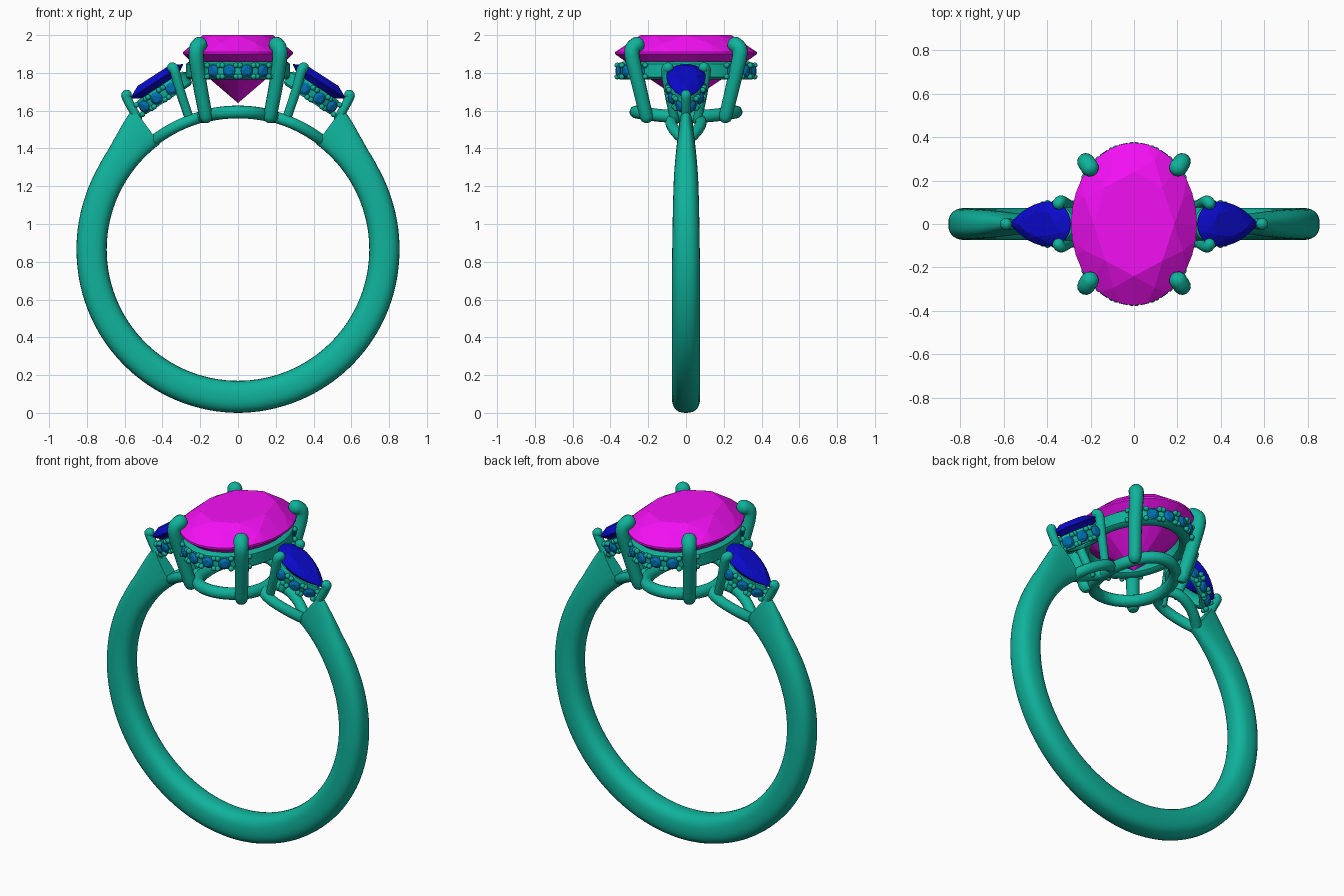
import bpy, bmesh
from math import sin, cos, pi, radians, sqrt
from mathutils import Vector, Matrix

if "Cube" in bpy.data.objects:
    bpy.data.objects.remove(bpy.data.objects["Cube"])

def material(name, rgb):
    m = bpy.data.materials.new(name)
    m.diffuse_color = (*rgb, 1)
    m.use_nodes = True
    m.node_tree.nodes["Principled BSDF"].inputs["Base Color"].default_value = m.diffuse_color
    return m

METAL = material("metal", (0.005, 0.45, 0.33))
PINK = material("pink_stone", (0.9, 0.005, 0.9))
BLUE = material("blue_stone", (0.003, 0.003, 0.6))
ACCENT = material("accent_stone", (0.0, 0.16, 0.45))

def finish(name, bm, mat, smooth=40):
    bmesh.ops.recalc_face_normals(bm, faces=bm.faces[:])
    me = bpy.data.meshes.new(name)
    bm.to_mesh(me)
    bm.free()
    ob = bpy.data.objects.new(name, me)
    bpy.context.collection.objects.link(ob)
    me.materials.append(mat)
    if smooth:
        bpy.ops.object.select_all(action='DESELECT')
        ob.select_set(True)
        bpy.context.view_layer.objects.active = ob
        bpy.ops.object.shade_smooth_by_angle(angle=radians(smooth))
    return ob

def loft(name, loops, closed=False):
    """Skin between closed loops of points; cap the ends unless closed."""
    bm = bmesh.new()
    vs = [[bm.verts.new(p) for p in lp] for lp in loops]
    n = len(vs[0])
    for i in range(len(vs) - (0 if closed else 1)):
        a, b = vs[i], vs[(i + 1) % len(vs)]
        for j in range(n):
            k = (j + 1) % n
            bm.faces.new((a[j], a[k], b[k], b[j]))
    if not closed:
        bm.faces.new(vs[0])
        bm.faces.new(vs[-1])
    return finish(name, bm, METAL)

def tube(name, pts, rad, closed=False, sides=14):
    """Round bar along points, radius per point."""
    pts = [Vector(p) for p in pts]
    n, loops = len(pts), []
    side = None
    for i, p in enumerate(pts):
        a = pts[i - 1] if closed or i else p
        b = pts[(i + 1) % n] if closed or i < n - 1 else p
        t = (b - a).normalized()
        if side is None:
            side = t.orthogonal() if not closed else Vector((0, 0, 1))
        u = (side - t * side.dot(t)).normalized()
        side = u
        w = t.cross(u)
        r = rad[i] if isinstance(rad, list) else rad
        loops.append([p + r * (u * cos(2 * pi * j / sides) + w * sin(2 * pi * j / sides))
                      for j in range(sides)])
    return loft(name, loops, closed)

def prong(name, ctrl, r, tip=0.55):
    """Claw: smooth path through four control points with a rounded tip."""
    c = [Vector(p) for p in ctrl]
    c = [2 * c[0] - c[1]] + c + [2 * c[-1] - c[-2]]
    pts = []
    for i in range(1, len(c) - 2):
        p0, p1, p2, p3 = c[i - 1:i + 3]
        for k in range(6):
            t = k / 6
            pts.append(0.5 * (2 * p1 + (p2 - p0) * t + (2 * p0 - 5 * p1 + 4 * p2 - p3) * t * t
                              + (3 * p1 - p0 - 3 * p2 + p3) * t ** 3))
    rad = [r * (0.85 + 0.15 * i / len(pts)) for i in range(len(pts))]
    d = (c[-2] - pts[-1]).normalized()
    end = pts[-1]
    for k in range(1, 6):
        a = k / 5 * pi / 2
        pts.append(end + d * r * sin(a))
        rad.append(max(r * cos(a), 0.001))
    a0, d0 = pts[0], (pts[1] - pts[0]).normalized()
    pts = [a0 - d0 * r * s for s in (0.8, 0.5)] + pts
    rad = [r * 0.35, r * 0.7] + rad
    return tube(name, pts, rad)

def oval(hx, hy):
    return lambda a: Vector((hx * cos(a), hy * sin(a), 0))

def pear(hx, hy, m=0.7):
    return lambda a: Vector((hx * cos(a), hy * sin(a) * abs(sin(a / 2)) ** m * 1.2, 0))

def gem(name, outline, mat4, crown, pav, table, mat, n=32):
    """Faceted stone: hull of table, crown, girdle, pavilion and culet points."""
    bm = bmesh.new()
    add = lambda a, s, z: bm.verts.new(mat4 @ (outline(a % (2 * pi)) * s + Vector((0, 0, z))))
    for i in range(8):
        a = i * pi / 4
        add(a, table, crown)
        add(a + pi / 8, (1 + table) / 2 + 0.03, crown * 0.55)
        add(a, 0.5, -pav * 0.53)
    for i in range(n):
        for z in (-0.03, 0.03):
            add(2 * pi * i / n, 1, z * crown * 2)
    bm.verts.new(mat4 @ Vector((0, 0, -pav)))
    res = bmesh.ops.convex_hull(bm, input=bm.verts[:])
    junk = {g for g in res["geom_interior"] + res["geom_unused"] if isinstance(g, bmesh.types.BMVert)}
    bmesh.ops.delete(bm, geom=list(junk), context='VERTS')
    return finish(name, bm, mat, 0)

def band(name, outline, mat4, thick, z0, z1, n=64):
    """Wall following an outline, with softened rims."""
    e = 0.012
    sec = [(1, z0 + e), (1, z1 - e), (1 - thick * .3, z1), (1 - thick * .7, z1),
           (1 - thick, z1 - e), (1 - thick, z0 + e), (1 - thick * .7, z0), (1 - thick * .3, z0)]
    return loft(name, [[mat4 @ (outline(2 * pi * i / n) * s + Vector((0, 0, z))) for i in range(n)]
                       for s, z in sec], True)

def accents(name, outline, mat4, angles, z):
    """Row of small round stones held by beads on the face of a band."""
    for k, a in enumerate(angles):
        p = outline(a)
        t = (outline(a + 0.01) - outline(a - 0.01)).normalized()
        nrm = t.cross(Vector((0, 0, 1)))
        up = nrm.cross(t)
        frame = Matrix((t, up, nrm)).transposed().to_4x4()
        if frame.determinant() < 0:
            frame = Matrix((-t, up, nrm)).transposed().to_4x4()
        frame.translation = p + Vector((0, 0, z)) + nrm * 0.006
        gem(f"{name}_stone_{k}", oval(0.033, 0.033), mat4 @ frame, 0.014, 0.03, 0.55, ACCENT, 16)
        bm = bmesh.new()
        for sx in (-1, 1):
            for sz in (-1, 1):
                bmesh.ops.create_icosphere(bm, subdivisions=2, radius=0.015, matrix=mat4 @ frame @
                                           Matrix.Translation((sx * 0.037, sz * 0.03, 0.0)))
        finish(f"{name}_beads_{k}", bm, METAL)

CZ, RI = 0.865, 0.695
def on_finger(p, r=RI + 0.033):
    return Vector((p.x, p.y, CZ + sqrt(r * r - p.x * p.x)))

# shank: swept rounded section, rising and pinching at the shoulders
KEYS = [(36.5, .932, .026, .05), (41, .91, .033, .052), (46, .886, .043, .056), (52, .867, .053, .06),
        (60, .859, .062, .066), (72, .856, .068, .07), (95, .855, .074, .074), (180, .865, .075, .075)]
def key(ang):
    for a, b in zip(KEYS, KEYS[1:]):
        if ang <= b[0]:
            t = (ang - a[0]) / (b[0] - a[0])
            return [x + (y - x) * t for x, y in zip(a[1:], b[1:])]
loops, N = [], 112
spow = lambda v: (1 if v > 0 else -1) * abs(v) ** 0.8
for i in range(N + 1):
    th = 36.5 + (360 - 73) * i / N
    ro, wo, wi = key(min(th, 360 - th))
    lp = []
    for j in range(28):
        a = 2 * pi * j / 28
        u = 0.5 + 0.5 * spow(sin(a))
        r, w = RI + (ro - RI) * u, wi + (wo - wi) * u
        lp.append((r * sin(radians(th)), w * spow(cos(a)), CZ + r * cos(radians(th))))
    loops.append(lp)
loft("shank", loops)

# centre stone and its basket
I4 = Matrix.Identity(4)
gem("centre_stone", oval(0.29, 0.375), Matrix.Translation((0, 0, 1.905)), 0.095, 0.265, 0.64, PINK)
halo = oval(0.275, 0.355)
band("centre_gallery", halo, I4, 0.2, 1.765, 1.86)
for s, nm in ((-1, "front"), (1, "back")):
    accents(f"{nm}_gallery", halo, I4, [s * radians(90 + d) for d in (-47, -28, -9.5, 9.5, 28, 47)], 1.81)
low = oval(0.19, 0.265)
tube("base_rail", [on_finger(low(2 * pi * i / 56)) for i in range(56)], 0.034, True)
for sx in (-1, 1):
    for sy in (-1, 1):
        prong(f"centre_prong_{sx}_{sy}", [(sx * x, sy * y, z) for x, y, z in
              ((.17, .21, 1.57), (.205, .255, 1.76), (.222, .287, 1.91), (.2, .255, 1.955))], 0.042)

# side stones, their galleries, rails and prongs
for sx, nm in ((1, "right"), (-1, "left")):
    spin = Matrix.Rotation(0 if sx > 0 else pi, 4, 'Z')
    M = spin @ Matrix.Translation((0.43, 0, 1.755)) @ Matrix.Rotation(radians(33), 4, 'Y')
    gem(f"{nm}_side_stone", pear(0.165, 0.105), M, 0.035, 0.1, 0.6, BLUE)
    wall = pear(0.155, 0.09)
    band(f"{nm}_side_gallery", wall, M, 0.3, -0.115, -0.03)
    accents(f"{nm}_side", wall, M, [s * radians(d) for s in (-1, 1) for d in (107, 72, 36)], -0.075)
    rail = pear(0.13, 0.08)
    tube(f"{nm}_base_rail", [spin @ on_finger(rail(2 * pi * i / 48) + Vector((0.315, 0, 0)))
                             for i in range(48)], 0.03, True)
    for sy in (-1, 1):
        prong(f"{nm}_inner_prong_{sy}", [spin @ Vector((x, sy * y, z)) for x, y, z in
              ((.255, .06, 1.55), (.305, .09, 1.70), (.335, .105, 1.81), (.35, .092, 1.83))], 0.028)
    prong(f"{nm}_outer_prong", [spin @ Vector(p) for p in
          ((.53, 0, 1.56), (.565, 0, 1.62), (.592, 0, 1.675), (.588, 0, 1.685))], 0.027)
